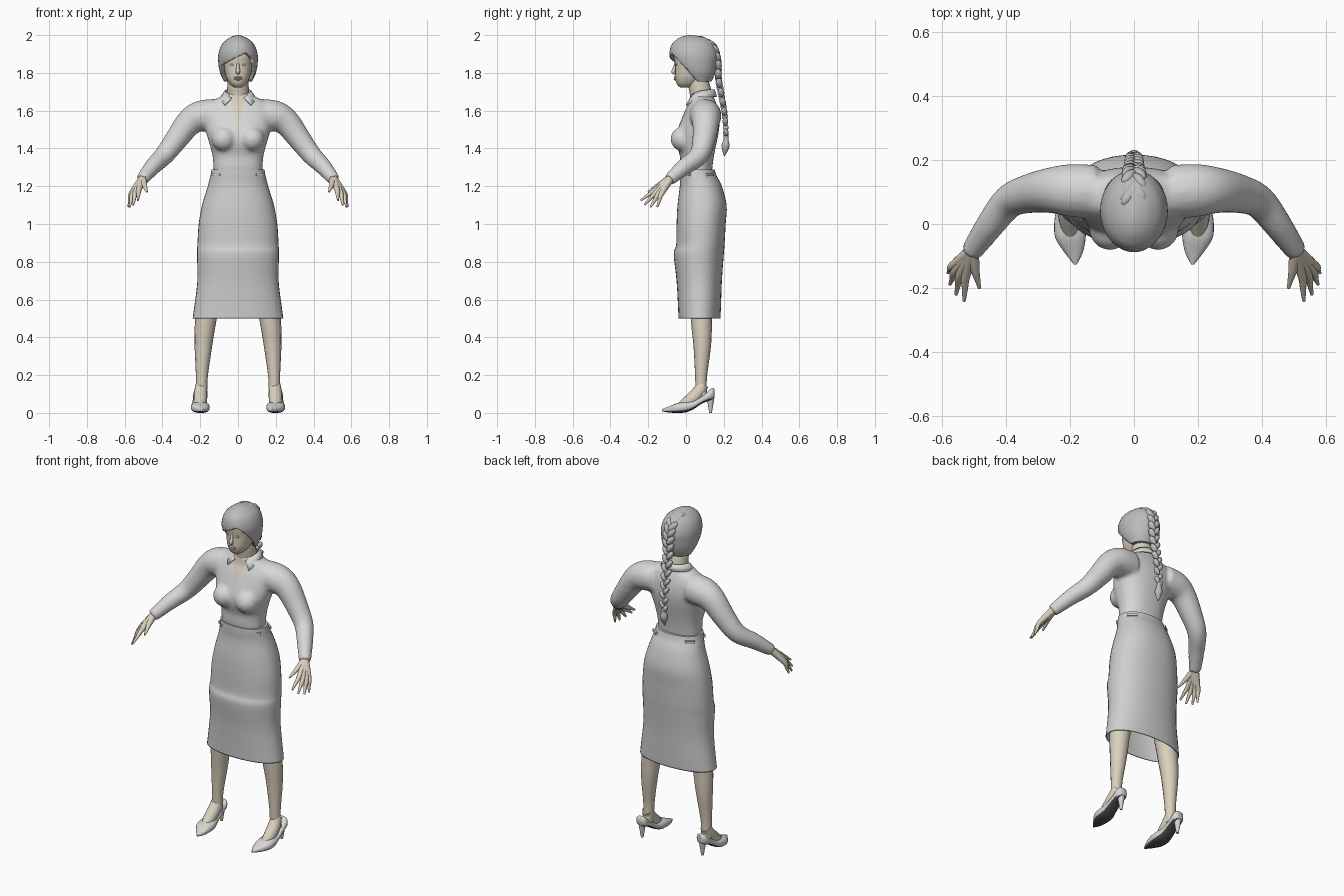
import bpy, bmesh, math
from mathutils import Vector, Matrix

cube = bpy.data.objects.get("Cube")
if cube:
    bpy.data.objects.remove(cube, do_unlink=True)


def material(name, r, g, b):
    mat = bpy.data.materials.new(name)
    mat.use_nodes = True
    mat.diffuse_color = (r, g, b, 1)
    mat.node_tree.nodes["Principled BSDF"].inputs["Base Color"].default_value = (r, g, b, 1)
    return mat


skin = material("skin", .70, .63, .51)
blouse_cloth = material("blouse cloth", .68, .68, .68)
skirt_cloth = material("skirt cloth", .62, .62, .62)
hair_grey = material("hair grey", .50, .50, .50)
shoe_grey = material("shoe grey", .68, .68, .68)
dark = material("dark sole", .08, .08, .08)
parts = []


def finish(name, bm, *mats, rule=None, mirror=False, thick=0):
    """Turn a bmesh into a named object with materials and modifiers."""
    bmesh.ops.recalc_face_normals(bm, faces=bm.faces[:])
    bm.normal_update()
    if rule:
        for f in bm.faces:
            f.material_index = int(rule(f.calc_center_median(), f.normal))
    mesh = bpy.data.meshes.new(name)
    bm.to_mesh(mesh)
    bm.free()
    obj = bpy.data.objects.new(name, mesh)
    bpy.context.scene.collection.objects.link(obj)
    for mat in mats:
        mesh.materials.append(mat)
    if thick:
        mod = obj.modifiers.new("thickness", 'SOLIDIFY')
        mod.thickness = thick
    if mirror:
        obj.modifiers.new("mirror", 'MIRROR')
    parts.append(obj)
    return obj


def spline(rows, steps=4):
    """Smooth interpolation through rows of numbers."""
    out = []
    for i in range(len(rows) - 1):
        a, b, c, d = (rows[max(0, min(len(rows) - 1, i + k))] for k in (-1, 0, 1, 2))
        for s in range(steps):
            t = s / steps
            out.append(tuple(q + t / 2 * (r - p + t * (2 * p - 5 * q + 4 * r - s4 + t * (3 * (q - r) + s4 - p)))
                             for p, q, r, s4 in zip(a, b, c, d)))
    return out + [tuple(rows[-1])]


def loft(bm, rings, sides=24, power=2, caps=(True, True)):
    """Skin a list of (centre, u axis, v axis) super-ellipses."""
    loops = []
    for centre, u, v in rings:
        loop = []
        for k in range(sides):
            a = math.tau * k / sides
            c, s = math.cos(a), math.sin(a)
            loop.append(bm.verts.new(centre + u * math.copysign(abs(c) ** (2 / power), c)
                                     + v * math.copysign(abs(s) ** (2 / power), s)))
        loops.append(loop)
    for lo, hi in zip(loops, loops[1:]):
        for k in range(sides):
            j = (k + 1) % sides
            bm.faces.new((lo[k], lo[j], hi[j], hi[k]))
    for loop, wanted in zip((loops[0], loops[-1]), caps):
        if wanted:
            bm.faces.new(loop)


def layers(bm, rows, **kw):
    """Horizontal rings given as height, half width, front y, back y."""
    loft(bm, [(Vector((0, (f + b) / 2, z)), Vector((w, 0, 0)), Vector((0, (b - f) / 2, 0)))
              for z, w, f, b in spline(rows)], **kw)


def tube(bm, rows, sides=16, flip=1):
    """Round tube through x, y, z, radius rows."""
    pts = spline(rows)
    rings = []
    for i, (x, y, z, r) in enumerate(pts):
        t = Vector(pts[min(i + 1, len(pts) - 1)][:3]) - Vector(pts[max(i - 1, 0)][:3])
        u = t.cross(Vector((0, 1, 0))).normalized()
        v = u.cross(t).normalized()
        m = Matrix.Diagonal((flip, 1, 1))
        rings.append((m @ Vector((x, y, z)), m @ u * r, m @ v * r))
    loft(bm, rings, sides)


def ball(bm, place, size, turn=Matrix()):
    bmesh.ops.create_uvsphere(bm, u_segments=14, v_segments=10, radius=1,
                              matrix=Matrix.Translation(place) @ turn @ Matrix.Diagonal((*size, 1)))


def cut(bm, point, normal):
    bmesh.ops.bisect_plane(bm, geom=bm.verts[:] + bm.edges[:] + bm.faces[:],
                           plane_co=point, plane_no=normal)


# Blouse: torso, bust and sleeves fused into one smooth surface
bm = bmesh.new()
layers(bm, [(1.25, .128, -.02, .135), (1.30, .13, -.03, .14), (1.36, .135, -.032, .148),
            (1.42, .15, -.05, .16), (1.48, .168, -.05, .172), (1.54, .18, -.03, .178),
            (1.60, .185, -.005, .172), (1.64, .16, .015, .16), (1.67, .10, .02, .148),
            (1.69, .07, .022, .142)], sides=32, power=2.3)
for side in (-1, 1):
    ball(bm, (side * .075, -.015, 1.45), (.066, .068, .066))
    tube(bm, [(.12, .1, 1.578, .085), (.2, .105, 1.57, .083), (.26, .105, 1.535, .072),
              (.325, .095, 1.45, .062), (.39, .07, 1.365, .053), (.45, -.005, 1.305, .045),
              (.508, -.088, 1.235, .034)], flip=side)
raw = finish("blouse_raw", bm)
remesh = raw.modifiers.new("fuse", 'REMESH')
remesh.mode = 'VOXEL'
remesh.voxel_size = .01
relax = raw.modifiers.new("relax", 'SMOOTH')
relax.iterations = 6
bpy.context.view_layer.update()
fused = bpy.data.meshes.new_from_object(raw.evaluated_get(bpy.context.evaluated_depsgraph_get()))
parts.remove(raw)
bpy.data.objects.remove(raw, do_unlink=True)
bm = bmesh.new()
bm.from_mesh(fused)
bpy.data.meshes.remove(fused)
for side in (-1, 1):
    cut(bm, (0, 0, 1.52), (1, 0, side * .28))
finish("blouse", bm, blouse_cloth, skin,
       rule=lambda c, n: c.y < .08 and abs(c.x) < .28 * (c.z - 1.52))

# Collar: folded strip around the neck, open at the front
bm = bmesh.new()
strip = []
for i in range(25):
    t = i / 12 - 1
    a, b, drop = t * 2.72, t * 2.45, t ** 4
    strip.append((bm.verts.new((.07 * math.sin(a), .085 + .067 * math.cos(a), 1.712 - .04 * drop)),
                  bm.verts.new(((.095 + .015 * drop) * math.sin(b), .08 + (.085 + .02 * drop) * math.cos(b),
                                1.675 - .045 * drop))))
for (a, b), (c, d) in zip(strip, strip[1:]):
    bm.faces.new((a, b, d, c))
finish("collar", bm, blouse_cloth, thick=.006)

# Skirt, open at the hem, with small waist flaps
bm = bmesh.new()
layers(bm, [(.50, .24, -.04, .182), (.56, .232, -.042, .185), (.70, .215, -.05, .19),
            (.84, .217, -.065, .2), (.89, .215, -.052, .204), (1.0, .208, -.05, .21),
            (1.1, .19, -.045, .215), (1.2, .16, -.033, .19), (1.255, .146, -.034, .162),
            (1.288, .14, -.034, .152)], sides=40, power=2.2, caps=(False, True))
finish("skirt", bm, skirt_cloth, thick=.005)
bm = bmesh.new()
for y, turn in ((.004, .65), (.128, -.65)):
    bmesh.ops.create_cube(bm, size=1, matrix=Matrix.Translation((.117, y, 1.26))
                          @ Matrix.Rotation(turn, 4, 'Z') @ Matrix.Diagonal((.055, .012, .014, 1)))
finish("waist_flaps", bm, skirt_cloth, mirror=True)

# Hands: fingers fan out from the wrist over a flat palm
bm = bmesh.new()
wrist = (.505, -.083, 1.24, .022)
for knuckle, tip in (((.525, -.165, 1.178), (.53, -.24, 1.125)),
                     ((.543, -.158, 1.167), (.555, -.22, 1.102)),
                     ((.557, -.145, 1.16), (.574, -.188, 1.09)),
                     ((.565, -.13, 1.16), (.58, -.152, 1.09)),
                     ((.495, -.145, 1.205), (.482, -.2, 1.17))):
    middle = tuple((a + b) / 2 for a, b in zip(knuckle, tip))
    tube(bm, [wrist, (*knuckle, .014), (*middle, .0095), (*tip, .005)], 10)
finish("hands", bm, skin, mirror=True)

# Legs and feet
bm = bmesh.new()
tube(bm, [(.13, .08, .8, .075), (.17, .082, .5, .057), (.183, .086, .36, .047),
          (.191, .08, .2, .032), (.193, .08, .12, .03), (.197, .085, .085, .03)])
tube(bm, [(.195, .09, .15, .03), (.198, .06, .1, .036), (.2, .01, .055, .034), (.198, -.04, .028, .02)])
finish("legs", bm, skin, mirror=True)

# Pointed pumps: y, centre x, half width, sole z, rim z
bm = bmesh.new()
shoe = [(-.127, .183, .004, .008, .02), (-.09, .188, .028, .002, .034), (-.045, .198, .047, 0, .052),
        (0, .2, .049, .003, .06), (.04, .203, .041, .02, .066), (.09, .203, .036, .052, .092),
        (.135, .202, .034, .068, .13), (.152, .2, .02, .082, .125)]
loft(bm, [(Vector((x, y, (lo + hi) / 2)), Vector((w, 0, 0)), Vector((0, 0, (hi - lo) / 2)))
          for y, x, w, lo, hi in spline(shoe)], power=2.5)
finish("shoes", bm, shoe_grey, dark, mirror=True, rule=lambda c, n: n.z < -.6)
bm = bmesh.new()
bmesh.ops.create_cone(bm, cap_ends=True, segments=12, radius1=.007, radius2=.022, depth=.09,
                      matrix=Matrix.Translation((.201, .13, .045)))
finish("shoe_heels", bm, shoe_grey, mirror=True)

# Head and neck
bm = bmesh.new()
layers(bm, [(1.722, .018, -.03, .03), (1.74, .042, -.048, .06), (1.77, .06, -.057, .09),
            (1.80, .069, -.058, .11), (1.84, .076, -.058, .125), (1.90, .078, -.064, .13),
            (1.95, .06, -.045, .11), (1.975, .03, -.01, .08)], power=2.2)
tube(bm, [(0, .083, 1.62, .06), (0, .078, 1.69, .058), (0, .068, 1.74, .056), (0, .06, 1.80, .05)])
tube(bm, [(0, -.054, 1.855, .006), (0, -.062, 1.825, .009), (0, -.066, 1.806, .012), (0, -.056, 1.798, .008)], 10)
for z in (1.766, 1.776):
    ball(bm, (0, -.057, z), (.022, .008, .0055))
finish("head", bm, skin)
bm = bmesh.new()
ball(bm, (.031, -.051, 1.843), (.012, .005, .005))
finish("eyes", bm, hair_grey, mirror=True)

# Hair cap with a swept fringe cut around the face
bm = bmesh.new()
layers(bm, [(1.755, .075, 0, .135), (1.80, .095, -.04, .155), (1.85, .104, -.075, .165),
            (1.90, .104, -.088, .168), (1.95, .086, -.076, .15), (1.98, .055, -.045, .115),
            (1.994, .026, -.015, .07), (2.0, .004, .015, .035)], sides=36)
edges = [((0, .02, 1.80), (0, 1, .9)), ((0, 0, 1.885), (-.5, 0, 1)), ((0, 0, 1.935), (.6, 0, 1))]
for point, normal in edges:
    cut(bm, point, normal)
face_area = [f for f in bm.faces
             if all((f.calc_center_median() - Vector(p)).dot(Vector(n)) < 0 for p, n in edges)]
bmesh.ops.delete(bm, geom=face_area, context='FACES')
finish("hair", bm, hair_grey, thick=.02)

# Braid: overlapping lobes alternating left and right, then a tuft
bm = bmesh.new()
path = [Vector((0, *p)) for p in spline([(.085, 1.97), (.145, 1.935), (.168, 1.86), (.172, 1.77),
                                         (.19, 1.67), (.206, 1.57), (.212, 1.465)])]
for i, p in enumerate(path):
    side = 1 if i % 2 else -1
    down = (path[min(i + 1, len(path) - 1)] - path[max(i - 1, 0)]).normalized()
    across = Vector((1, 0, 0))
    frame = Matrix((across, down.cross(across), down)).transposed().to_4x4()
    size = 1 - .4 * i / len(path)
    ball(bm, p + across * side * .017 * size, (.02 * size, .023 * size, .037 * size),
         frame @ Matrix.Rotation(-side * .55, 4, 'Y'))
tube(bm, [(0, .212, 1.47, .011), (0, .212, 1.445, .014), (0, .209, 1.41, .022), (0, .203, 1.36, .003)], 10)
finish("braid", bm, hair_grey)

# Smooth shading with sharp creases kept
bpy.ops.object.select_all(action='DESELECT')
for obj in parts:
    obj.select_set(True)
bpy.context.view_layer.objects.active = parts[0]
bpy.ops.object.shade_smooth_by_angle(angle=math.radians(50))
